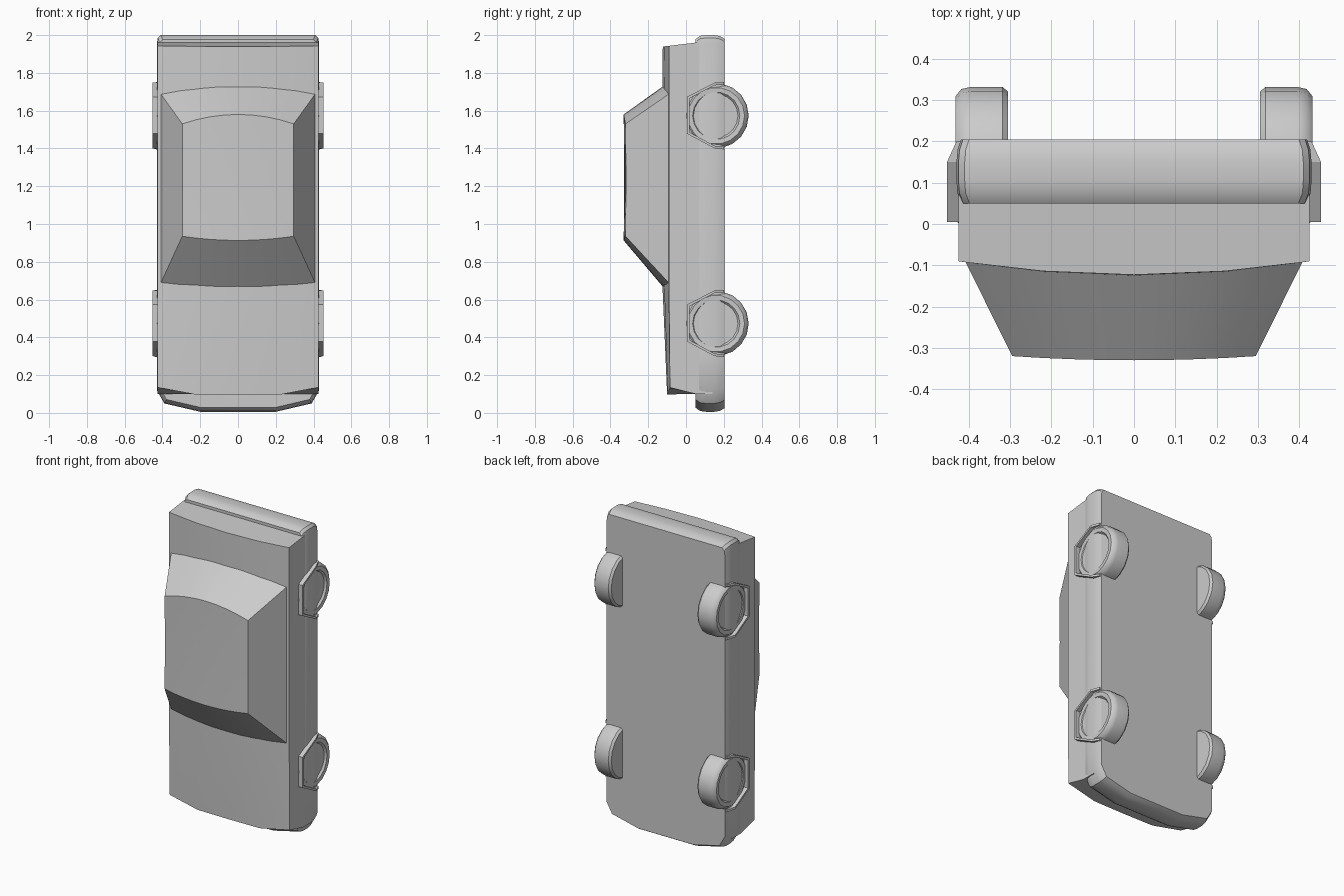
import bpy, bmesh
from math import sin, cos, pi, radians

if "Cube" in bpy.data.objects:
    bpy.data.objects.remove(bpy.data.objects["Cube"])


def loft(name, rings, closed=True, sides=False, mirror=False, angle=32):
    """Skin a list of equal-length point rows into one object."""
    bm = bmesh.new()
    rows = [[bm.verts.new(p) for p in r] for r in rings]
    n = len(rows[0])
    for a, b in zip(rows, rows[1:]):
        for i in range(n if closed else n - 1):
            j = (i + 1) % n
            bm.faces.new((a[i], a[j], b[j], b[i]))
    if closed:
        bm.faces.new(rows[0])
        bm.faces.new(rows[-1])
    if sides:
        bm.faces.new([r[0] for r in rows])
        bm.faces.new([r[-1] for r in rows])
        bm.faces.new(rows[0] + rows[-1][::-1])
    bmesh.ops.recalc_face_normals(bm, faces=bm.faces)
    me = bpy.data.meshes.new(name)
    bm.to_mesh(me)
    bm.free()
    ob = bpy.data.objects.new(name, me)
    bpy.context.collection.objects.link(ob)
    if mirror:
        ob.modifiers.new("Mirror", 'MIRROR')
    bpy.ops.object.select_all(action='DESELECT')
    ob.select_set(True)
    bpy.context.view_layer.objects.active = ob
    bpy.ops.object.shade_smooth_by_angle(angle=radians(angle))
    return ob


# Upper body: crowned cross-sections along z, nose at the bottom
XS = [-.425, -.405, -.22, 0, .22, .405, .425]


def body_ring(z_of, edge, crown):
    pts = [(-.425, .14), (-.425, .05)]
    pts += [(x, edge - crown * (1 - (x / .425) ** 2)) for x in XS]
    pts += [(.425, .05), (.425, .14)]
    return [(x, y, z_of(x, y)) for x, y in pts]


def nose(x, y):
    return .06 + .25 * max(0, .05 - y) + .2 * max(0, abs(x) - .22)


def tail(x, y):
    return 1.96 - .12 * max(0, .05 - y)


loft("upper_body", [
    body_ring(nose, -.085, .015),
    body_ring(lambda x, y: .68, -.09, .035),
    body_ring(lambda x, y: 1.70, -.09, .035),
    body_ring(tail, -.09, .033)])

# Lower body: plan outline forming both bumpers and the sills
half = [(.20, .006), (.39, .05), (.43, .12), (.43, .30), (.43, 1.95), (.425, 1.985), (.41, 2.0)]
plan = half + [(-x, z) for x, z in half[::-1]]
levels = [(.05, .022), (.075, .004), (.105, 0), (.15, 0), (.18, .005), (.205, .02)]


def plan_ring(y, inset):
    sx, sz = 1 - inset * .55 / .43, 1 - inset
    return [(x * sx, y, 1 + (z - 1) * sz) for x, z in plan]


loft("lower_body_bumpers", [plan_ring(y, i) for y, i in levels])

# Cabin: windscreen, roof and rear window in one crowned strip
stations = [(.41, -.088, .032, .685, -.02), (.295, -.32, .01, .935, -.022),
            (.295, -.318, .009, 1.23, .01), (.295, -.32, .01, 1.53, .05),
            (.41, -.088, .032, 1.69, .04)]
cabin = []
for w, y, crown, z, bow in stations:
    row = []
    for k in range(9):
        t = k / 4 - 1
        c = 1 - t * t
        row.append((t * w, y - crown * c, z + bow * c))
    cabin.append(row)
loft("cabin", cabin, closed=False, sides=True, angle=25)

# Wheels and angular arch flares
tyre = [(.115, .418), (.125, .430), (.150, .432), (.167, .418), (.172, .395),
        (.172, .318), (.160, .305)]
arch = [(.20, .178, .43), (.15, .175, .453), (.005, .10, .453),
        (.005, -.095, .453), (.15, -.172, .453), (.20, -.178, .43)]
N = 18
for part, cz in (("front", .473), ("rear", 1.573)):
    loft(part + "_wheels",
         [[(x, .16 + r * cos(2 * pi * i / N), cz + r * sin(2 * pi * i / N))
           for i in range(N)] for r, x in tyre], mirror=True, angle=40)
    rings = []
    for y, dz, x in arch:
        iy, iz = y + .014 * (y < .1), dz * .92
        rings.append([(.41, y, cz + dz), (x, y, cz + dz),
                      (x, iy, cz + iz), (.41, iy, cz + iz)])
    loft(part + "_arch_flares", rings, mirror=True, angle=20)
